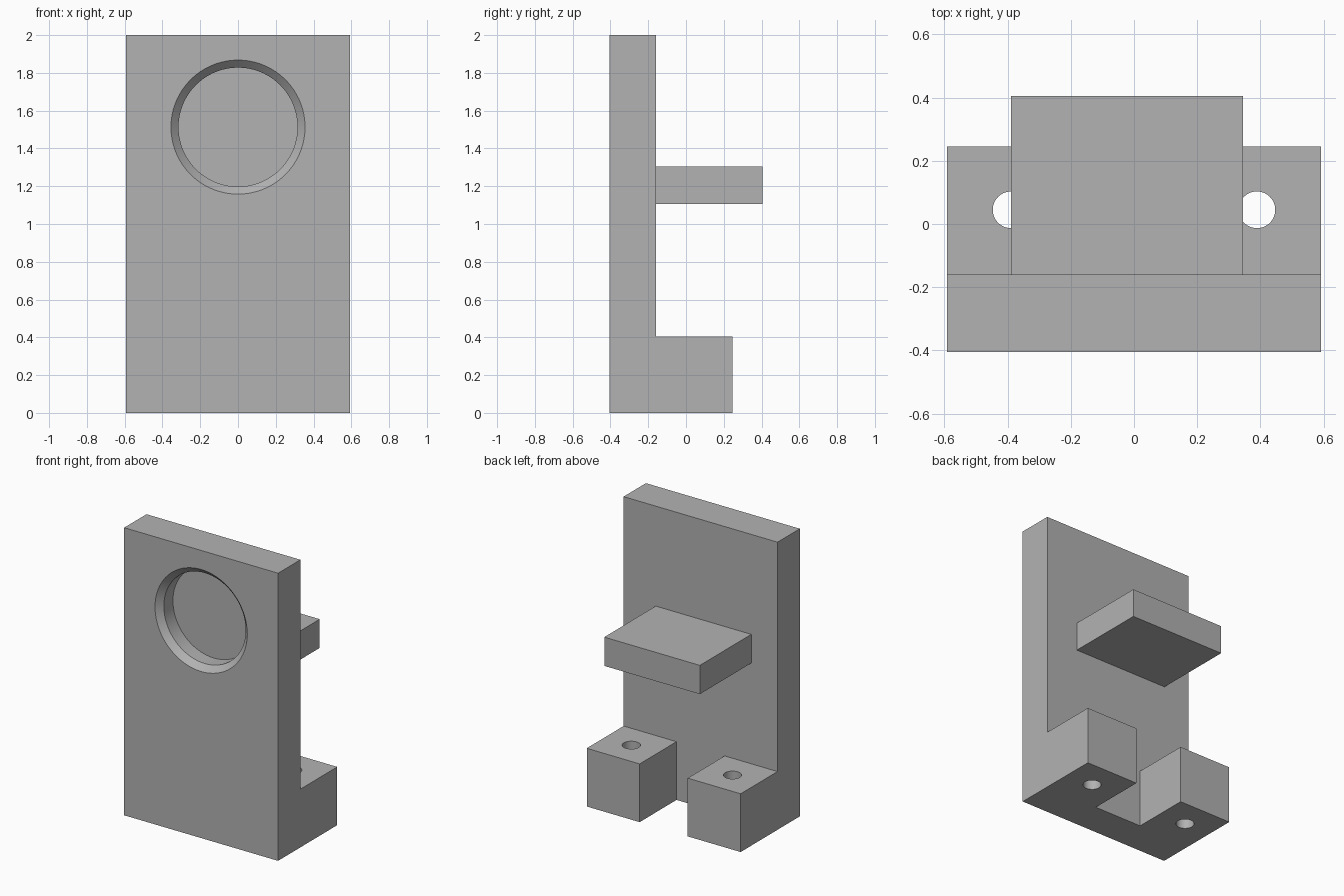
import bpy
import bmesh
from math import pi
from mathutils import Matrix, Vector

cube = bpy.data.objects.get("Cube")
if cube:
    bpy.data.objects.remove(cube, do_unlink=True)

grey = bpy.data.materials.new("plain grey")
grey.use_nodes = True
colour = (0.448, 0.448, 0.448, 1)
grey.diffuse_color = colour
grey.node_tree.nodes["Principled BSDF"].inputs["Base Color"].default_value = colour


def make_object(name, bm):
    bmesh.ops.recalc_face_normals(bm, faces=bm.faces)
    mesh = bpy.data.meshes.new(name)
    bm.to_mesh(mesh)
    bm.free()
    mesh.materials.append(grey)
    obj = bpy.data.objects.new(name, mesh)
    bpy.context.collection.objects.link(obj)
    return obj


def box(name, low, high):
    low, high = Vector(low), Vector(high)
    bm = bmesh.new()
    bmesh.ops.create_cube(bm, size=1, matrix=Matrix.Translation((low + high) / 2)
                          @ Matrix.Diagonal((*(high - low), 1)))
    return make_object(name, bm)


def lathe(name, profile, matrix):
    """Solid of revolution about local z from (radius, height) rings."""
    bm = bmesh.new()
    rings = [bmesh.ops.create_circle(bm, segments=72, radius=r,
                                     matrix=matrix @ Matrix.Translation((0, 0, h)))["verts"]
             for r, h in profile]
    for a, b in zip(rings, rings[1:]):
        for i in range(len(a)):
            bm.faces.new((a[i - 1], a[i], b[i], b[i - 1]))
    bm.faces.new(rings[0])
    bm.faces.new(rings[-1])
    return make_object(name, bm)


def cut(target, cutter):
    mod = target.modifiers.new("cut", "BOOLEAN")
    mod.operation = "DIFFERENCE"
    mod.solver = "EXACT"
    mod.object = cutter
    cutter.hide_render = True
    bpy.ops.object.select_all(action="DESELECT")
    bpy.context.view_layer.objects.active = target
    target.select_set(True)
    bpy.ops.object.modifier_apply(modifier=mod.name)
    bpy.data.objects.remove(cutter, do_unlink=True)
    bpy.ops.object.shade_smooth_by_angle(angle=pi / 6)


half_width, front, plate_back = 0.592, -0.405, -0.16

# Upright plate with a chamfered round recess in its front
plate = box("upright_plate", (-half_width, front, 0), (half_width, plate_back, 2))
into_plate = Matrix.Translation((0, front, 1.513)) @ Matrix.Rotation(-pi / 2, 4, "X")
cut(plate, lathe("recess_cutter",
                 [(0.375, -0.02), (0.315, 0.04), (0.315, 0.14)], into_plate))

# Shelf on the back, slightly off centre
box("back_shelf", (-0.39, plate_back, 1.105), (0.345, 0.405, 1.305))

# Two feet, each with a vertical bolt hole
for name, side in (("left_foot", 1), ("right_foot", -1)):
    x_low, x_high = sorted((side * 0.185, side * half_width))
    foot = box(name, (x_low, plate_back, 0), (x_high, 0.245, 0.405))
    centre = Matrix.Translation((side * 0.389, 0.045, 0))
    cut(foot, lathe("hole_cutter", [(0.058, -0.1), (0.058, 0.5)], centre))
